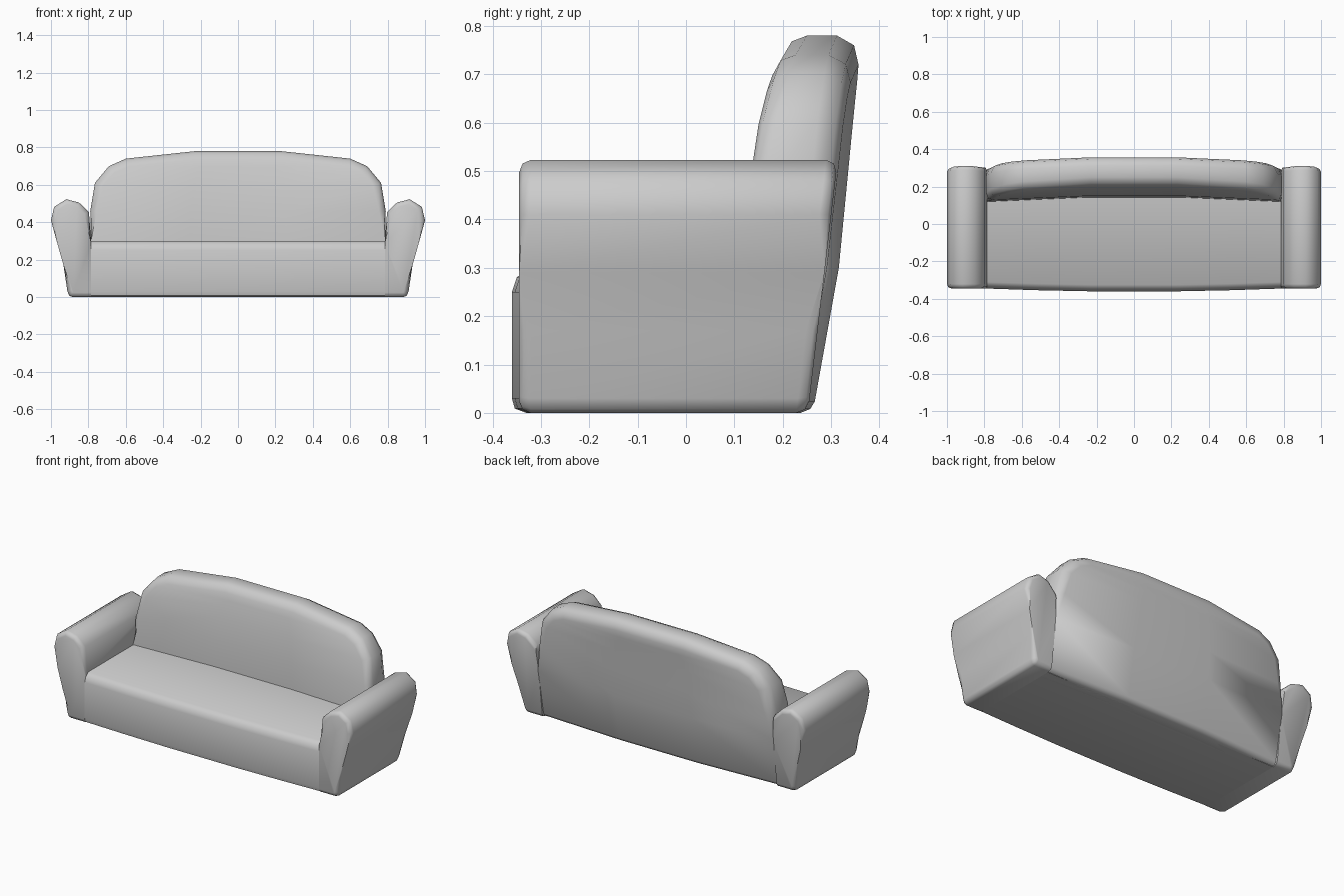
import bpy, bmesh
from math import radians

if "Cube" in bpy.data.objects:
    bpy.data.objects.remove(bpy.data.objects["Cube"])


def finish(name, bm, angle=50):
    bmesh.ops.recalc_face_normals(bm, faces=bm.faces[:])
    me = bpy.data.meshes.new(name)
    bm.to_mesh(me)
    bm.free()
    ob = bpy.data.objects.new(name, me)
    bpy.context.collection.objects.link(ob)
    bpy.ops.object.select_all(action='DESELECT')
    ob.select_set(True)
    bpy.context.view_layer.objects.active = ob
    bpy.ops.object.shade_smooth_by_angle(angle=radians(angle))
    return ob


def bridge(bm, a, b):
    n = len(a)
    for i in range(n):
        j = (i + 1) % n
        bm.faces.new((a[i], a[j], b[j], b[i]))


# Seat: side profile lofted across x with a gently bowed front
bm = bmesh.new()
rings = []
for x, f in ((-.785, -.345), (-.52, -.354), (-.23, -.36),
             (.23, -.36), (.52, -.354), (.785, -.345)):
    prof = [(.22, 0), (f + .03, 0), (f + .006, .009), (f, .03),
            (f, .25), (f + .01, .28), (f + .035, .3), (.22, .3)]
    rings.append([bm.verts.new((x, y, z)) for y, z in prof])
for a, b in zip(rings, rings[1:]):
    bridge(bm, a, b)
bm.faces.new(rings[0])
bm.faces.new(rings[-1])
finish("seat", bm)

# Arms: flared front profile pushed back to a leaning rear face
ARM = [(.785, 0), (.885, 0), (.903, .008), (.912, .03), (.933, .17), (.967, .29),
       (1.0, .41), (.983, .482), (.918, .523), (.85, .505), (.797, .455), (.785, .29)]


def arm(name, side):
    bm = bmesh.new()
    front = [bm.verts.new((side * x, -.345, z)) for x, z in ARM]
    back = [bm.verts.new((side * x, .252 + .118 * z, z)) for x, z in ARM]
    bridge(bm, front, back)
    bm.faces.new(front)
    bm.faces.new(back)
    rim = []
    for e in bm.edges:
        a, b = (v.co for v in e.verts)
        if abs(a.y - b.y) > .2:
            continue
        inner = max(abs(a.x), abs(b.x)) < .8
        if inner and (a.y > 0 or max(a.z, b.z) < .31):
            continue  # stays flush with the seat and back
        rim.append(e)
    bmesh.ops.bevel(bm, geom=rim, offset=.024, segments=2, profile=.5, affect='EDGES')
    finish(name, bm)


arm("arm_right", 1)
arm("arm_left", -1)


# Backrest: arched outline, leaning and bowed front and rear surfaces
def y_front(x, z):
    return .145 + .3 * max(0, z - .3) ** 2 - .025 * (x / .78) ** 2


def y_back(x, z):
    return .265 + .18 * min(z, .3) + .095 * max(0, z - .3) - .027 * (x / .78) ** 2


# x, z and inset direction for the right half
HALF = [(.785, 0, 0, .4), (.787, .3, 0, 0), (.79, .46, -.8, 0), (.765, .61, -.95, -.3),
        (.69, .70, -.65, -.76), (.60, .74, -.3, -.95), (.23, .78, -.05, -1)]
OUTLINE = (HALF + [(-x, z, -dx, dz) for x, z, dx, dz in reversed(HALF)]
           + [(-.26, 0, 0, .4), (.26, 0, 0, .4)])
RINGS = [(.045, y_front, 0), (.012, y_front, .01), (0, y_front, .038),
         (0, y_back, -.05), (.02, y_back, -.013), (.06, y_back, 0)]
bm = bmesh.new()
rings = []
for inset, surf, off in RINGS:
    ring = []
    for x, z, dx, dz in OUTLINE:
        px, pz = x + dx * inset, z + dz * inset
        fade = 1
        if z < .4 and surf is y_back:
            fade = 0 if z > 0 else .5
        ring.append(bm.verts.new((px, surf(px, pz) + off * fade, pz)))
    rings.append(ring)
for a, b in zip(rings, rings[1:]):
    bridge(bm, a, b)
for ring, surf in ((rings[0], y_front), (rings[-1], y_back)):
    rows = []
    for k in range(6):
        r, l = ring[k], ring[13 - k]
        if k == 0:
            mid = [ring[14], ring[15]]
        else:
            x, z = r.co.x / 3, r.co.z
            mid = [bm.verts.new((s * x, surf(x, z), z)) for s in (-1, 1)]
        rows.append([l] + mid + [r])
    for a, b in zip(rows, rows[1:]):
        for i in range(3):
            bm.faces.new((a[i], a[i + 1], b[i + 1], b[i]))
    l, ml, mr, r = rows[-1]
    bm.faces.new((l, ml, ring[7]))
    bm.faces.new((ml, mr, ring[6], ring[7]))
    bm.faces.new((mr, r, ring[6]))
bmesh.ops.remove_doubles(bm, verts=bm.verts[:], dist=.0005)
finish("backrest", bm)
